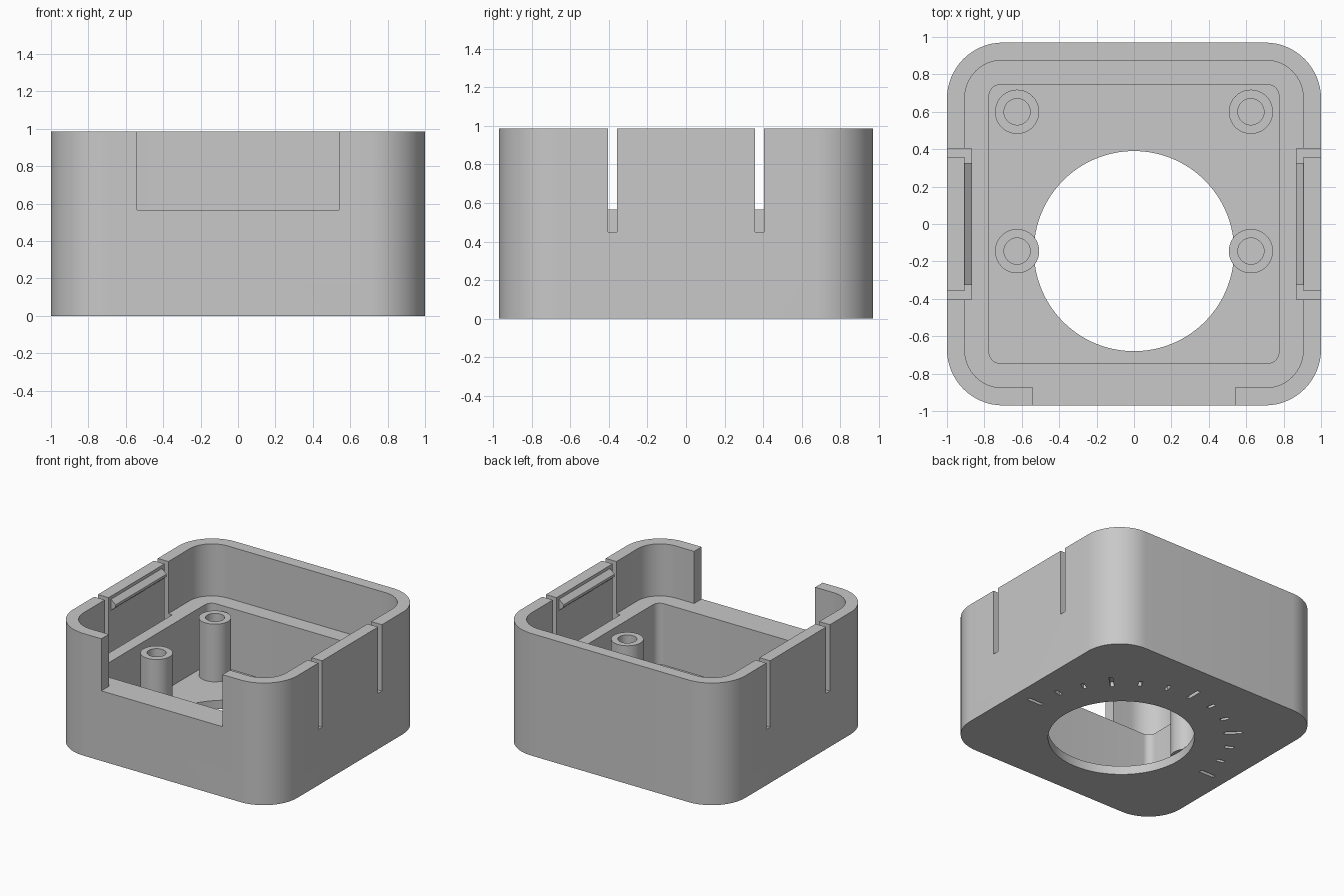
import bpy, bmesh
from math import sin, cos, pi, radians
from mathutils import Vector, Matrix

cube = bpy.data.objects.get("Cube")
if cube:
    bpy.data.objects.remove(cube, do_unlink=True)

grey = bpy.data.materials.new("light grey plastic")
grey.use_nodes = True
colour = (0.58, 0.58, 0.58, 1)
grey.diffuse_color = colour
grey.node_tree.nodes["Principled BSDF"].inputs["Base Color"].default_value = colour


def prism(name, outline, z0, z1, matrix=Matrix()):
    """Extrude a flat outline from z0 to z1, then place it."""
    bm = bmesh.new()
    base = bm.faces.new([bm.verts.new((x, y, z0)) for x, y in outline])
    top = bmesh.ops.extrude_face_region(bm, geom=[base])["geom"]
    moved = [v for v in top if isinstance(v, bmesh.types.BMVert)]
    bmesh.ops.translate(bm, verts=moved, vec=Vector((0, 0, z1 - z0)))
    bmesh.ops.transform(bm, matrix=matrix, verts=bm.verts)
    bmesh.ops.recalc_face_normals(bm, faces=bm.faces)
    mesh = bpy.data.meshes.new(name)
    bm.to_mesh(mesh)
    bm.free()
    mesh.materials.append(grey)
    obj = bpy.data.objects.new(name, mesh)
    bpy.context.collection.objects.link(obj)
    return obj


def circle(x, y, r, n=64):
    return [(x + r * cos(2 * pi * i / n), y + r * sin(2 * pi * i / n)) for i in range(n)]


def rounded(hx, hy, r, n=16):
    pts = []
    for k, (sx, sy) in enumerate([(1, 1), (-1, 1), (-1, -1), (1, -1)]):
        for i in range(n + 1):
            a = (k + i / n) * pi / 2
            pts.append((sx * (hx - r) + r * cos(a), sy * (hy - r) + r * sin(a)))
    return pts


def rect(x0, x1, y0, y1):
    return [(x0, y0), (x1, y0), (x1, y1), (x0, y1)]


def select(obj):
    bpy.ops.object.select_all(action='DESELECT')
    obj.select_set(True)
    bpy.context.view_layer.objects.active = obj


def cut(obj, outline, z0, z1, matrix=Matrix()):
    cutter = prism("cutter", outline, z0, z1, matrix)
    mod = obj.modifiers.new("cut", 'BOOLEAN')
    mod.operation = 'DIFFERENCE'
    mod.solver = 'EXACT'
    mod.object = cutter
    select(obj)
    bpy.ops.object.modifier_apply(modifier=mod.name)
    bpy.data.objects.remove(cutter, do_unlink=True)


def smooth(obj):
    select(obj)
    bpy.ops.object.shade_smooth_by_angle(angle=radians(30))


HEIGHT, LEDGE, FLOOR = 0.985, 0.565, 0.07
HOLE_Y = -0.145

# Shell with stepped cavity, round floor opening and front notch
case = prism("case_body", rounded(1, 0.97, 0.3), 0, HEIGHT)
cut(case, rounded(0.905, 0.875, 0.2), LEDGE, 1.2)
cut(case, rounded(0.775, 0.745, 0.06, 8), FLOOR, 1.2)
cut(case, circle(0, HOLE_Y, 0.535, 128), -0.2, 0.3)
cut(case, rect(-0.54, 0.54, -1.2, -0.8), LEDGE, 1.2)

# Slots and relief groove that free a flexible tab on each side
for side in (-1, 1):
    def span(a, b, y0, y1):
        x0, x1 = sorted((side * a, side * b))
        return rect(x0, x1, y0, y1)
    cut(case, span(0.87, 1.2, 0.357, 0.405), 0.45, 1.2)
    cut(case, span(0.87, 1.2, -0.405, -0.357), 0.45, 1.2)
    cut(case, span(0.87, 0.905, -0.405, 0.405), 0.45, 1.2)

# Engraved dial marks under the floor, longer every third mark
for i in range(13):
    inner, outer = (0.755, 0.885) if i % 3 == 0 else (0.77, 0.835)
    place = Matrix.Translation((0, HOLE_Y, 0)) @ Matrix.Rotation(radians(15 * i), 4, 'Z')
    cut(case, rect(inner, outer, -0.014, 0.014), -0.1, 0.035, place)
smooth(case)

# Hollow screw posts
for side, label in ((-1, "right"), (1, "left")):
    for y, end in ((HOLE_Y, "front"), (0.6, "back")):
        post = prism(f"screw_post_{end}_{label}", circle(side * 0.625, y, 0.118), FLOOR, 0.535)
        cut(post, circle(side * 0.625, y, 0.07), 0, 0.8)
        smooth(post)

# Snap ridges on the inside of the tabs
upright = Matrix.Rotation(pi / 2, 4, 'X')
for side, label in ((-1, "right"), (1, "left")):
    profile = [(side * x, z) for x, z in
               ((0.91, 0.96), (0.905, 0.96), (0.865, 0.925), (0.865, 0.905), (0.905, 0.87), (0.91, 0.87))]
    prism(f"snap_ridge_{label}", profile, -0.325, 0.325, upright)
